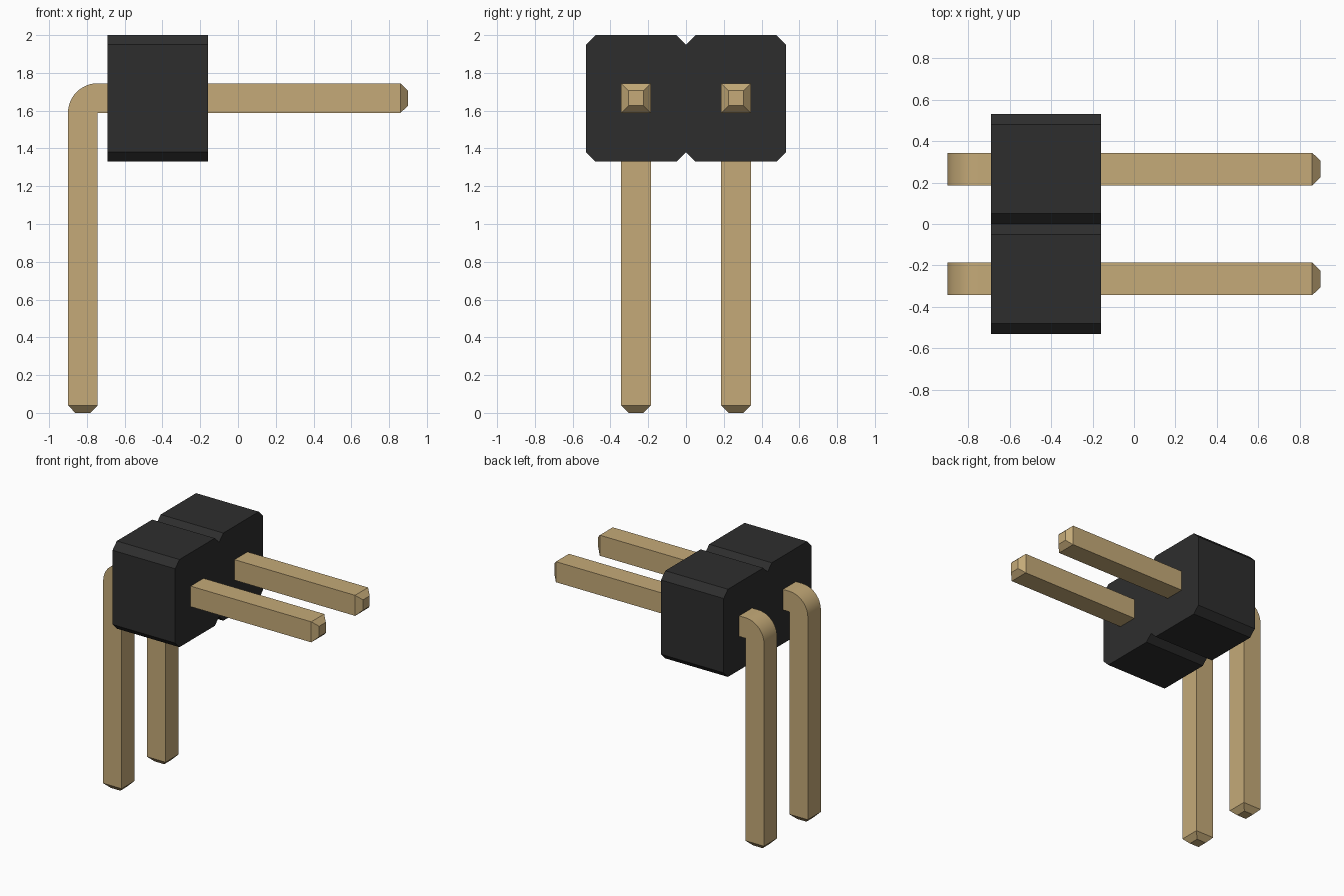
import bpy, bmesh, math
from mathutils import Vector

cube = bpy.data.objects.get("Cube")
if cube:
    bpy.data.objects.remove(cube, do_unlink=True)


def make_material(name, rgb):
    mat = bpy.data.materials.new(name)
    mat.use_nodes = True
    mat.diffuse_color = (*rgb, 1)
    bsdf = next(n for n in mat.node_tree.nodes if n.type == "BSDF_PRINCIPLED")
    bsdf.inputs["Base Color"].default_value = (*rgb, 1)
    bsdf.inputs["Roughness"].default_value = 0.6
    return mat


def finish(bm, name, mat):
    bmesh.ops.recalc_face_normals(bm, faces=bm.faces)
    mesh = bpy.data.meshes.new(name)
    bm.to_mesh(mesh)
    bm.free()
    mesh.materials.append(mat)
    obj = bpy.data.objects.new(name, mesh)
    bpy.context.collection.objects.link(obj)
    return obj


black = make_material("black plastic", (0.027, 0.027, 0.027))
gold = make_material("gold metal", (0.555, 0.402, 0.188))

# Housing: two chamfered blocks joined at a V notch
PITCH, CH = 0.53, 0.051
X0, X1, Z0, Z1 = -0.69, -0.16, 1.33, 2.0
half = [(0, Z0 + CH), (CH, Z0), (PITCH - CH, Z0), (PITCH, Z0 + CH),
        (PITCH, Z1 - CH), (PITCH - CH, Z1), (CH, Z1), (0, Z1 - CH)]
outline = half + [(-y, z) for y, z in reversed(half[1:-1])]
bm = bmesh.new()
face = bm.faces.new([bm.verts.new((X0, y, z)) for y, z in outline])
ext = bmesh.ops.extrude_face_region(bm, geom=[face])
bmesh.ops.translate(bm, vec=(X1 - X0, 0, 0),
                    verts=[v for v in ext["geom"] if isinstance(v, bmesh.types.BMVert)])
finish(bm, "housing", black)

# Pins: a square section swept round a bend with a sharp inner corner
W, TIP, TIP_HALF = 0.157, 0.04, 0.04
CORNER = Vector((-0.743, 0, 1.588))
END_X, STEPS = 0.9, 12


def build_pin(name, y):
    bm = bmesh.new()
    rings = []

    def ring(centre, out, h):
        side = Vector((0, h, 0))
        c = centre + Vector((0, y, 0))
        rings.append([bm.verts.new(p) for p in
                      (c - out * h - side, c + out * h - side,
                       c + out * h + side, c - out * h + side)])

    left, up = Vector((-1, 0, 0)), Vector((0, 0, 1))
    leg_x, arm_z = CORNER.x - W / 2, CORNER.z + W / 2
    ring(Vector((leg_x, 0, 0)), left, TIP_HALF)
    ring(Vector((leg_x, 0, TIP)), left, W / 2)
    for i in range(STEPS + 1):
        a = math.pi / 2 * i / STEPS
        out = left * math.cos(a) + up * math.sin(a)
        ring(CORNER + out * W / 2, out, W / 2)
    ring(Vector((END_X - TIP, 0, arm_z)), up, W / 2)
    ring(Vector((END_X, 0, arm_z)), up, TIP_HALF)

    for a, b in zip(rings, rings[1:]):
        for i in range(4):
            j = (i + 1) % 4
            bm.faces.new((a[i], a[j], b[j], b[i]))
    bm.faces.new(rings[0])
    bm.faces.new(rings[-1])
    bmesh.ops.remove_doubles(bm, verts=bm.verts, dist=0.0001)
    return finish(bm, name, gold)


bpy.ops.object.select_all(action="DESELECT")
for name, y in (("right_angle_pin_front", -PITCH / 2), ("right_angle_pin_back", PITCH / 2)):
    pin = build_pin(name, y)
    pin.select_set(True)
    bpy.context.view_layer.objects.active = pin
bpy.ops.object.shade_smooth_by_angle(angle=math.radians(30))
